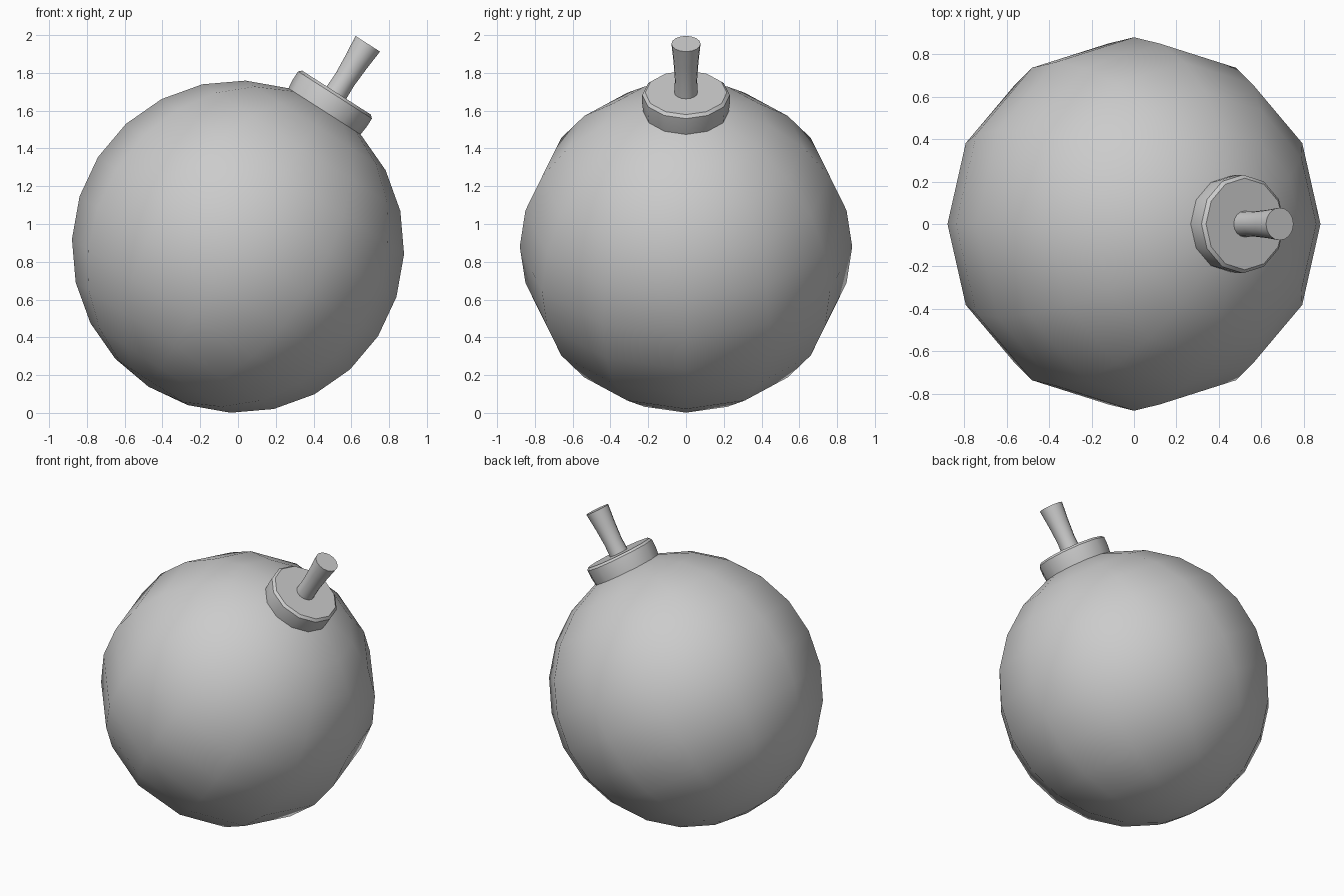
import bpy, bmesh, math

if "Cube" in bpy.data.objects:
    bpy.data.objects.remove(bpy.data.objects["Cube"])

R = 0.88                      # ball radius
TILT = math.radians(32.6)     # the whole body leans towards +x


def lathe(name, profile, sides, smooth_deg):
    """Revolve (radius, height) points about the tilted axis through the ball centre."""
    bm = bmesh.new()
    rings = []
    for r, h in profile:
        if r < 1e-5:
            rings.append([bm.verts.new((0, 0, h))])
        else:
            rings.append([bm.verts.new((r * math.cos(2 * math.pi * i / sides),
                                        r * math.sin(2 * math.pi * i / sides), h))
                          for i in range(sides)])
    for a, b in zip(rings, rings[1:]):
        for i in range(sides):
            j = (i + 1) % sides
            if len(a) == 1:
                bm.faces.new((a[0], b[j], b[i]))
            elif len(b) == 1:
                bm.faces.new((a[i], a[j], b[0]))
            else:
                bm.faces.new((a[i], a[j], b[j], b[i]))
    bmesh.ops.recalc_face_normals(bm, faces=bm.faces)
    me = bpy.data.meshes.new(name)
    bm.to_mesh(me)
    bm.free()
    ob = bpy.data.objects.new(name, me)
    bpy.context.collection.objects.link(ob)
    ob.location = (0, 0, R)
    ob.rotation_euler = (0, TILT, 0)
    bpy.ops.object.select_all(action='DESELECT')
    ob.select_set(True)
    bpy.context.view_layer.objects.active = ob
    bpy.ops.object.shade_smooth_by_angle(angle=math.radians(smooth_deg))
    return ob


# Round body: 12 sides, 12 rings
ball = [(R * math.sin(math.radians(a)), -R * math.cos(math.radians(a)))
        for a in range(0, 181, 15)]
lathe("ball_body", ball, 12, 45)

# Collar around the fuse, with a chamfered top rim
lathe("collar", [(0, 0.84), (0.226, 0.845), (0.232, 0.90), (0.232, 0.953),
                 (0.216, 0.968), (0, 0.968)], 12, 35)

# Flared fuse stem
lathe("fuse", [(0, 0.94), (0.062, 0.94), (0.059, 1.05), (0.066, 1.16),
               (0.077, 1.275), (0, 1.275)], 16, 40)
